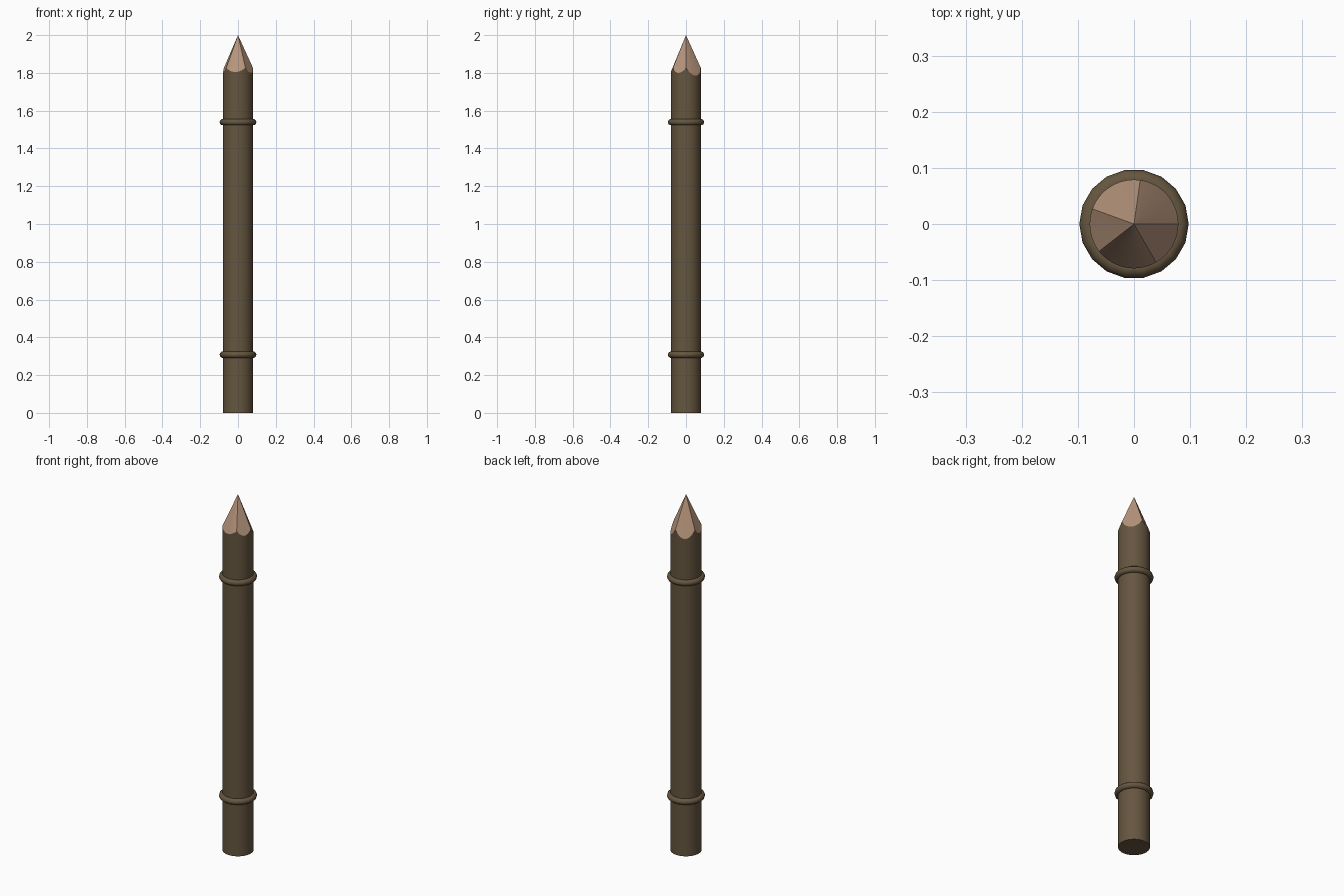
import bpy, bmesh, math

if "Cube" in bpy.data.objects:
    bpy.data.objects.remove(bpy.data.objects["Cube"])

def material(name, rgb):
    m = bpy.data.materials.new(name)
    m.diffuse_color = (*rgb, 1)
    m.use_nodes = True
    m.node_tree.nodes["Principled BSDF"].inputs["Base Color"].default_value = m.diffuse_color
    return m

bark = material("dark bark", (0.13, 0.092, 0.05))
cut_wood = material("cut wood", (0.47, 0.30, 0.20))

R, SEG, TOP, RIDGE = 0.079, 72, 2.0, 1.827
# Carved facets: start angle, end angle, lowest height of the cut
FACETS = [(0, 82, 1.785), (82, 160, 1.785), (160, 218, 1.80),
          (218, 300, 1.805), (300, 360, 1.80)]

def rim_height(a):
    for a0, a1, low in FACETS:
        if a0 <= a <= a1:
            half = math.radians(a1 - a0) / 2
            off = math.radians(a) - math.radians(a0) - half
            # plane-cut curve, scaled to the wanted dip
            t = (1 / math.cos(half)) * math.cos(off) - 1
            return RIDGE - (RIDGE - low) * t / (1 / math.cos(half) - 1)

# Rim angles include every ridge so the facet edges stay crisp
angles = sorted(set(range(0, 360, 360 // SEG)) | {f[0] for f in FACETS})
dirs = [(a, R * math.cos(math.radians(a)), R * math.sin(math.radians(a))) for a in angles]

def make_object(name, bm, mat):
    me = bpy.data.meshes.new(name)
    bm.normal_update()
    bm.to_mesh(me)
    bm.free()
    me.materials.append(mat)
    ob = bpy.data.objects.new(name, me)
    bpy.context.collection.objects.link(ob)
    return ob

def smooth(ob, deg):
    bpy.ops.object.select_all(action='DESELECT')
    ob.select_set(True)
    bpy.context.view_layer.objects.active = ob
    bpy.ops.object.shade_smooth_by_angle(angle=math.radians(deg))

# Round post with scalloped upper rim
bm = bmesh.new()
low = [bm.verts.new((x, y, 0)) for a, x, y in dirs]
high = [bm.verts.new((x, y, rim_height(a))) for a, x, y in dirs]
n = len(dirs)
for i in range(n):
    j = (i + 1) % n
    bm.faces.new((low[i], low[j], high[j], high[i]))
bm.faces.new(low[::-1])
smooth(make_object("post", bm, bark), 30)

# Carved point
bm = bmesh.new()
apex = bm.verts.new((0, 0, TOP))
rim = [bm.verts.new((x, y, rim_height(a))) for a, x, y in dirs]
for i in range(n):
    bm.faces.new((rim[i], rim[(i + 1) % n], apex))
make_object("carved_point", bm, cut_wood)

# Rope bands
for name, z in (("lower_band", 0.308), ("upper_band", 1.539)):
    bpy.ops.mesh.primitive_torus_add(major_segments=18, minor_segments=10,
        major_radius=0.0805, minor_radius=0.017, location=(0, 0, z))
    ob = bpy.context.object
    ob.name = name
    ob.data.materials.append(bark)
    smooth(ob, 45)
